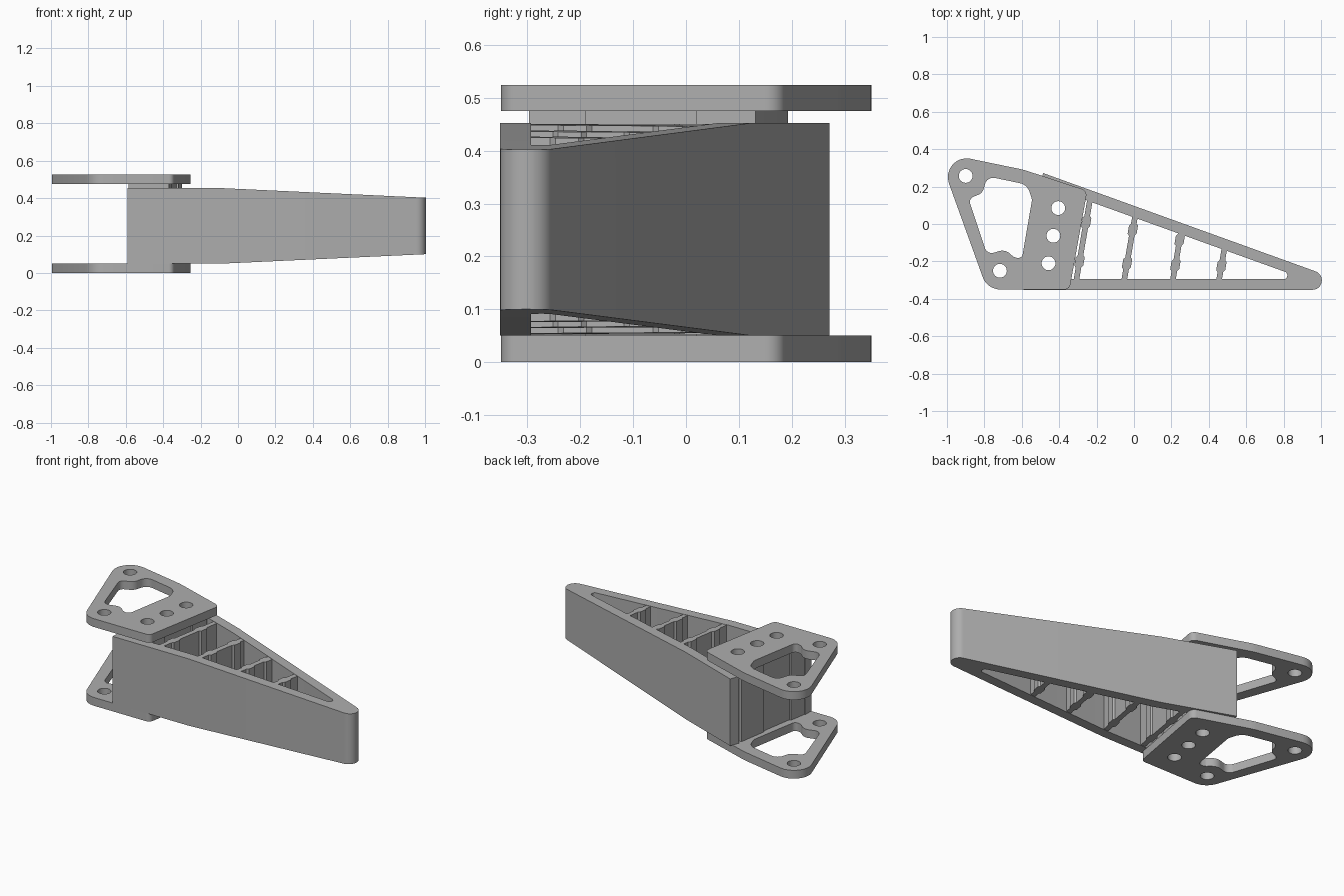
import bpy, bmesh, math
from mathutils import Vector

cube = bpy.data.objects.get("Cube")
if cube:
    bpy.data.objects.remove(cube, do_unlink=True)

grey = bpy.data.materials.new("mid_grey")
grey.use_nodes = True
COLOUR = (0.42, 0.42, 0.42, 1)
grey.diffuse_color = COLOUR
grey.node_tree.nodes["Principled BSDF"].inputs["Base Color"].default_value = COLOUR


def rounded(corners, steps=8):
    """Outline with each (x, y, radius) corner replaced by a tangent arc."""
    out = []
    n = len(corners)
    for i, (x, y, r) in enumerate(corners):
        p = Vector((x, y))
        if r == 0:
            out.append(p)
            continue
        a = (Vector(corners[i - 1][:2]) - p).normalized()
        b = (Vector(corners[(i + 1) % n][:2]) - p).normalized()
        half = a.angle(b) / 2
        centre = p + (a + b).normalized() * r / math.sin(half)
        start = p + a * r / math.tan(half) - centre
        end = p + b * r / math.tan(half) - centre
        sweep = start.angle_signed(end)
        for k in range(steps + 1):
            t = -sweep * k / steps
            out.append(centre + Vector((start.x * math.cos(t) - start.y * math.sin(t),
                                        start.x * math.sin(t) + start.y * math.cos(t))))
    return out


def circle(x, y, r, n=24):
    return [Vector((x + r * math.cos(math.tau * k / n), y + r * math.sin(math.tau * k / n)))
            for k in range(n)]


TAPER_X, MID_Z = -0.08, 0.25


def solid(name, outlines, z0, z1, taper=False):
    """Extrude a filled outline, with holes, between two heights."""
    curve = bpy.data.curves.new(name, 'CURVE')
    curve.dimensions = '2D'
    curve.fill_mode = 'BOTH'
    curve.extrude = (z1 - z0) / 2
    for pts in outlines:
        s = curve.splines.new('POLY')
        s.points.add(len(pts) - 1)
        for sp, p in zip(s.points, pts):
            sp.co = (p.x, p.y, 0, 1)
        s.use_cyclic_u = True
    temp = bpy.data.objects.new(name + "_outline", curve)
    bpy.context.collection.objects.link(temp)
    graph = bpy.context.evaluated_depsgraph_get()
    mesh = bpy.data.meshes.new_from_object(temp.evaluated_get(graph))
    bpy.data.objects.remove(temp, do_unlink=True)
    bm = bmesh.new()
    bm.from_mesh(mesh)
    bmesh.ops.remove_doubles(bm, verts=bm.verts, dist=0.0001)
    bmesh.ops.translate(bm, verts=bm.verts, vec=(0, 0, (z0 + z1) / 2))
    if taper:
        bmesh.ops.bisect_plane(bm, geom=bm.verts[:] + bm.edges[:] + bm.faces[:],
                               plane_co=(TAPER_X, 0, 0), plane_no=(1, 0, 0))
        for v in bm.verts:
            f = max(0, (v.co.x - TAPER_X) / (1 - TAPER_X))
            v.co.z = MID_Z + (v.co.z - MID_Z) * (1 - 0.25 * f)
    bmesh.ops.recalc_face_normals(bm, faces=bm.faces)
    bm.to_mesh(mesh)
    bm.free()
    mesh.name = name
    mesh.materials.clear()
    mesh.materials.append(grey)
    obj = bpy.data.objects.new(name, mesh)
    bpy.context.collection.objects.link(obj)
    bpy.ops.object.select_all(action='DESELECT')
    obj.select_set(True)
    bpy.context.view_layer.objects.active = obj
    bpy.ops.object.shade_smooth_by_angle(angle=math.radians(30))
    return obj


# Mounting plates with lightening window and bolt holes
plate = rounded([(-1.05, 0.385, 0.1), (-0.59, 0.29, 0.3), (-0.25, 0.178, 0.035),
                 (-0.345, -0.35, 0.03), (-0.785, -0.35, 0.1)])
window = rounded([(-0.885, 0.135, 0.03), (-0.81, 0.165, 0.05), (-0.785, 0.255, 0.045),
                  (-0.57, 0.21, 0.07), (-0.545, 0.13, 0.05), (-0.6, -0.19, 0.025),
                  (-0.645, -0.175, 0.02), (-0.69, -0.135, 0.06), (-0.785, -0.165, 0.04)])
block_holes = [circle(x, y, 0.037) for x, y in
               ((-0.405, 0.085), (-0.431, -0.063), (-0.457, -0.21))]
end_holes = [circle(x, y, 0.037) for x, y in ((-0.9, 0.257), (-0.717, -0.25))]
for name, z in (("bottom_plate", 0), ("top_plate", 0.475)):
    solid(name, [plate, window] + block_holes + end_holes, z, z + 0.05)

# Tapered wedge shell, open at the wide end
shell = rounded([(-0.59, -0.352, 0), (1.02, -0.352, 0.05), (0.995, -0.262, 0.05),
                 (-0.485, 0.272, 0), (-0.505, 0.217, 0),
                 (0.825, -0.262, 0.02), (0.815, -0.293, 0.012), (-0.59, -0.293, 0)])
solid("arm_shell", [shell], 0.05, 0.453, taper=True)

# Drilled mounting block between the walls, standing proud at the top
block = [Vector(p) for p in (
    (-0.585, -0.297), (-0.37, -0.297), (-0.353, -0.19), (-0.363, -0.19), (-0.329, 0.02),
    (-0.319, 0.02), (-0.3, 0.132), (-0.48, 0.193), (-0.505, 0.193), (-0.533, 0.02),
    (-0.523, 0.02), (-0.557, -0.19), (-0.567, -0.19))]
solid("mounting_block", [block] + block_holes, 0.05, 0.475)

# Slanted ribs, each thickened at two places
SLANT, Y0, HALF = 0.17, -0.298, 0.015


def rib(name, x0, bumps):
    top = (0.05 - 0.361 * x0 - SLANT * 0.361 * Y0 * -1) / (1 + 0.361 * SLANT)
    stations = [(Y0, HALF)]
    for y in bumps:
        stations += [(y - 0.032, HALF), (y - 0.022, HALF + 0.009),
                     (y + 0.022, HALF + 0.009), (y + 0.032, HALF)]
    stations.append((top, HALF))
    right = [Vector((x0 + SLANT * (y - Y0) + w, y)) for y, w in stations]
    left = [Vector((x0 + SLANT * (y - Y0) - w, y)) for y, w in reversed(stations)]
    solid(name, [right + left], 0.052, 0.451, taper=True)


for i, (x0, bumps) in enumerate(((-0.308, (-0.2, 0.01)), (-0.052, (-0.21, -0.03)),
                                 (0.208, (-0.22, -0.085)), (0.455, (-0.225,)))):
    rib(f"rib_{i + 1}", x0, bumps)
